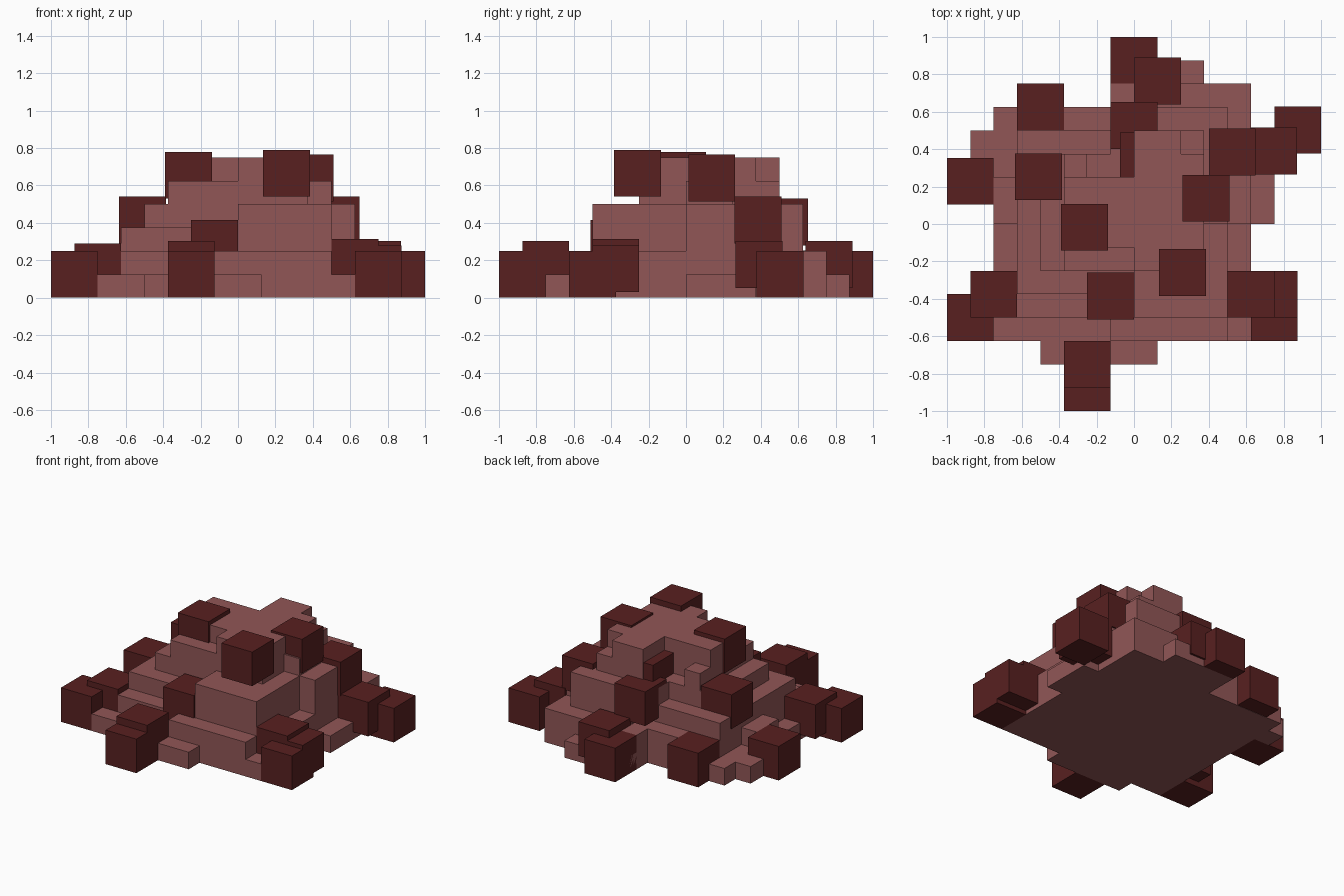
import bpy, bmesh, math
from mathutils import Vector

if "Cube" in bpy.data.objects:
    bpy.data.objects.remove(bpy.data.objects["Cube"])

U = 0.125  # grid step of the mound


def material(name, rgb):
    m = bpy.data.materials.new(name)
    m.diffuse_color = (*rgb, 1)
    m.use_nodes = True
    m.node_tree.nodes["Principled BSDF"].inputs["Base Color"].default_value = m.diffuse_color
    return m


light = material("dusty_red", (0.285, 0.094, 0.094))
dark = material("dark_red", (0.098, 0.0145, 0.0145))


def finish(bm, name, mat):
    me = bpy.data.meshes.new(name)
    bm.to_mesh(me)
    bm.free()
    me.materials.append(mat)
    bpy.context.collection.objects.link(bpy.data.objects.new(name, me))


# Stepped mound: rectangles (x0, x1, y0, y1) in grid steps for each layer
layers = [
    [(-6, 5, -5, 5), (-4, 1, -6, -5), (-7, -6, 2, 4), (5, 6, 0, 3),
     (-1, 5, 5, 6), (-1, 3, 6, 7)],
    [(-5, 4, -4, 5), (-1, 4, -5, -4), (4, 5, -2, 6), (-6, -5, 0, 2),
     (-1, 4, 5, 6)],
    [(-5, 0, -3, 4), (0, 4, -4, 5), (4, 5, 0, 4)],
    [(-4, 0, -2, 3), (0, 4, -4, 5), (4, 5, 0, 4), (-1, 0, 3, 4)],
    [(-3, 0, -2, 2), (-2, 0, 2, 2), (0, 3, -2, 4), (3, 4, 0, 2), (-3, -2, 2, 3)],
    [(-3, 0, -1, 2), (0, 2, -2, 4), (2, 3, -2, 3)],
]
cells = {(x, y, z) for z, rects in enumerate(layers)
         for x0, x1, y0, y1 in rects
         for x in range(x0, x1) for y in range(y0, y1)}

# Keep only the outer faces of the filled cells
bm = bmesh.new()
for c in sorted(cells):
    for axis in range(3):
        for side in (0, 1):
            n = list(c)
            n[axis] += 2 * side - 1
            if tuple(n) in cells:
                continue
            a, b = (axis + 1) % 3, (axis + 2) % 3
            ring = []
            for i, j in ((0, 0), (1, 0), (1, 1), (0, 1)):
                p = list(c)
                p[axis] += side
                p[a] += i
                p[b] += j
                ring.append(bm.verts.new(Vector(p) * U))
            bm.faces.new(ring if side else ring[::-1])
bmesh.ops.remove_doubles(bm, verts=bm.verts, dist=1e-4)
bmesh.ops.dissolve_limit(bm, angle_limit=math.radians(1),
                         verts=bm.verts, edges=bm.edges)
finish(bm, "stepped_mound", light)

# Loose blocks scattered over the mound: centre x, centre y, top z
blocks = [
    (0, 0.875, 0.25), (0.125, 0.765, 0.303), (0, 0.527, 0.53),
    (-0.5, 0.627, 0.252), (-0.875, 0.228, 0.25), (-0.51, 0.253, 0.54),
    (-0.264, -0.018, 0.78), (0.385, 0.138, 0.765), (0.525, 0.385, 0.54),
    (0.747, 0.39, 0.303), (0.875, 0.503, 0.25), (0.26, -0.26, 0.79),
    (-0.125, -0.385, 0.415), (-0.75, -0.375, 0.29), (-0.875, -0.5, 0.25),
    (-0.25, -0.875, 0.25), (-0.25, -0.75, 0.303), (0.625, -0.375, 0.315),
    (0.75, -0.5, 0.25), (0.75, -0.375, 0.28), (0.05, 0.365, 0.65),
]
for i, (x, y, top) in enumerate(blocks, 1):
    bm = bmesh.new()
    bmesh.ops.create_cube(bm, size=0.25)
    bmesh.ops.translate(bm, verts=bm.verts, vec=(x, y, top - 0.125))
    finish(bm, f"loose_block_{i}", dark)
